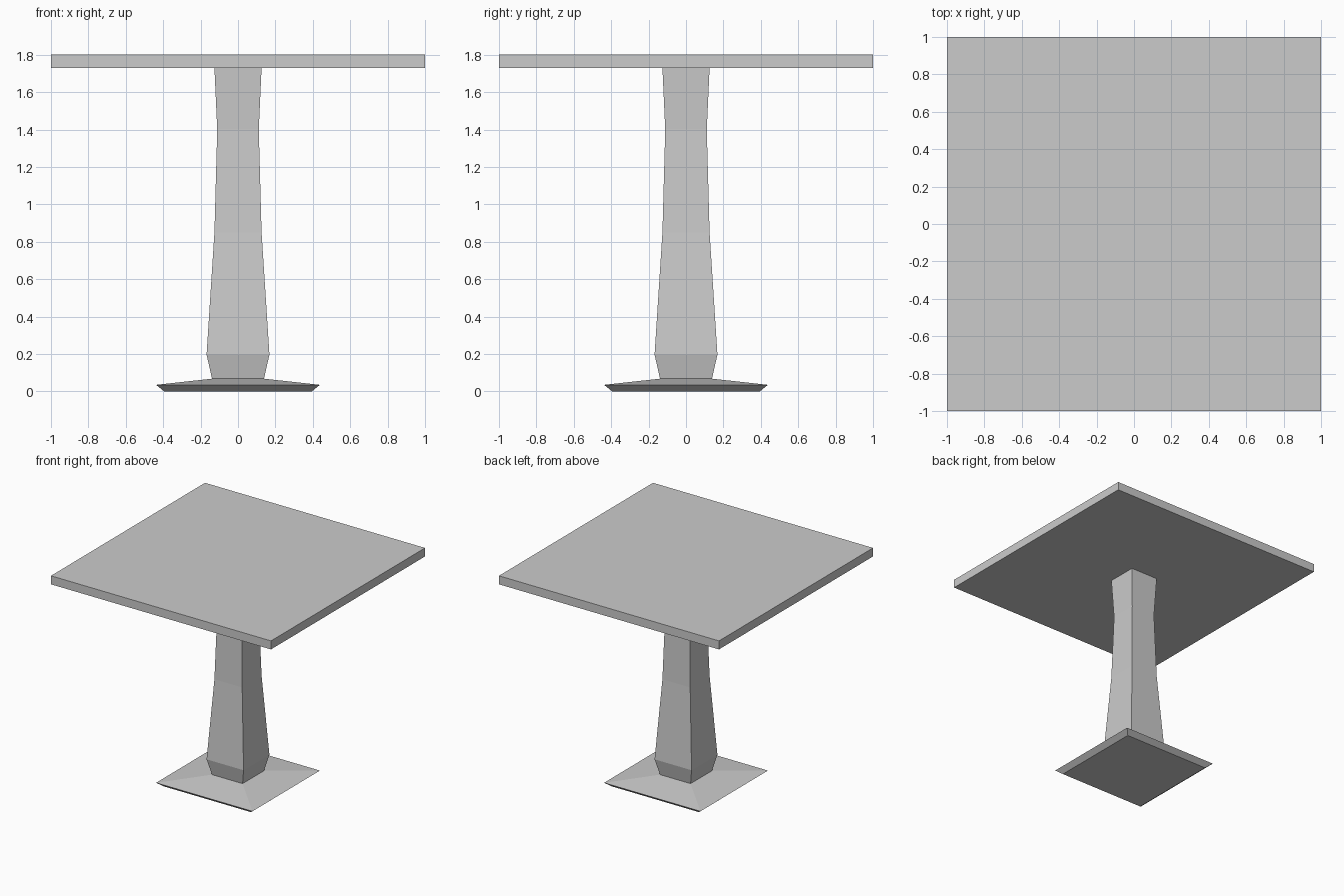
import bpy
import bmesh

if "Cube" in bpy.data.objects:
    bpy.data.objects.remove(bpy.data.objects["Cube"])


def square_loft(name, profile, cap_top=True):
    """Stack square rings given as (half_width, z), bottom to top."""
    bm = bmesh.new()
    rings = []
    for h, z in profile:
        rings.append([bm.verts.new((sx * h, sy * h, z))
                      for sx, sy in ((-1, -1), (1, -1), (1, 1), (-1, 1))])
    for low, high in zip(rings, rings[1:]):
        for i in range(4):
            j = (i + 1) % 4
            bm.faces.new((low[i], low[j], high[j], high[i]))
    bm.faces.new(rings[0][::-1])
    if cap_top:
        bm.faces.new(rings[-1])
    mesh = bpy.data.meshes.new(name)
    bm.to_mesh(mesh)
    bm.free()
    obj = bpy.data.objects.new(name, mesh)
    bpy.context.collection.objects.link(obj)
    return obj


# Pedestal: undercut foot plate flowing into the waisted column
square_loft("pedestal", [
    (0.395, 0.0), (0.438, 0.035), (0.139, 0.068),
    (0.168, 0.197), (0.126, 0.85), (0.111, 1.40), (0.126, 1.73),
], cap_top=False)

# Square table top
square_loft("table_top", [(1.0, 1.73), (1.0, 1.80)])
